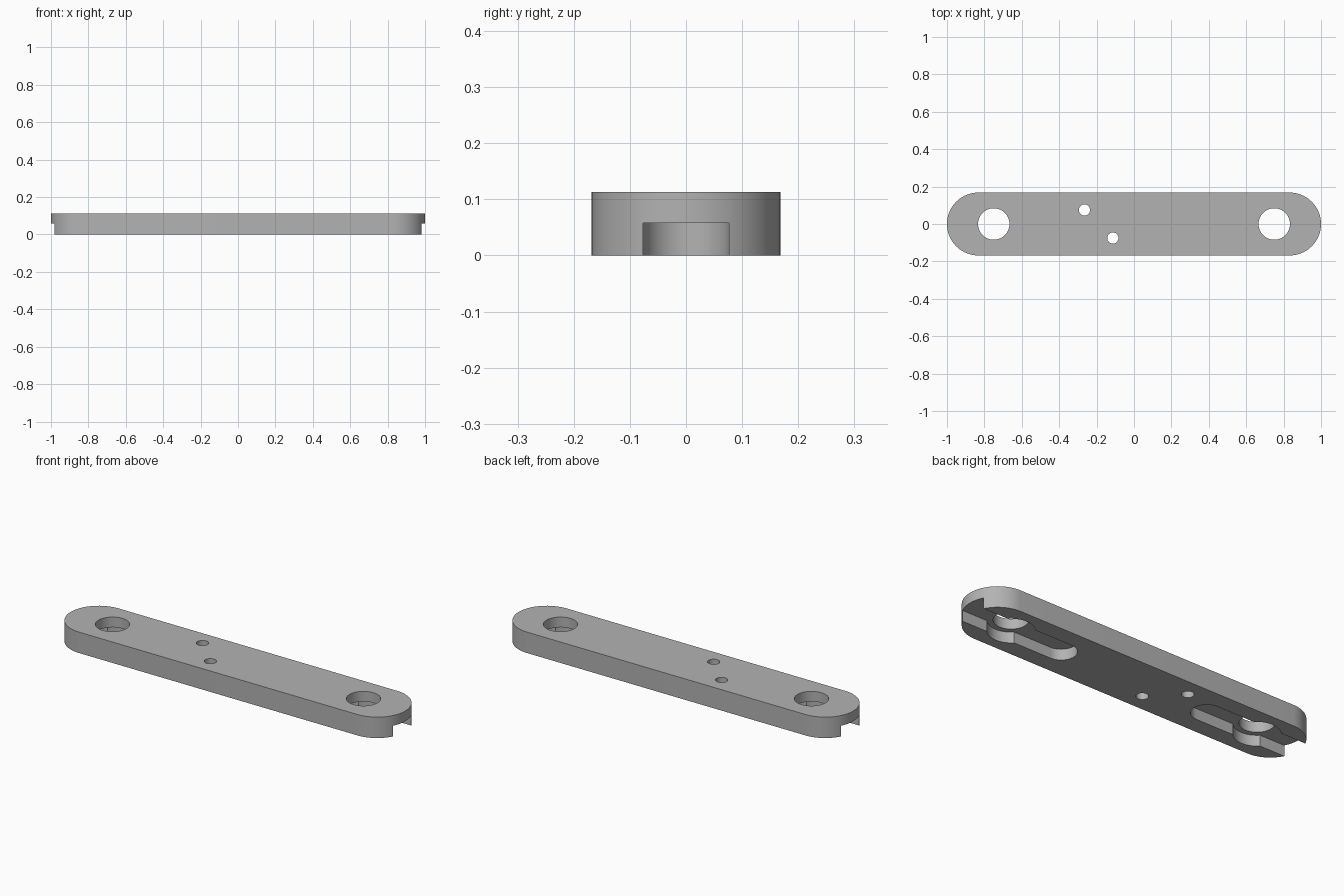
import bpy, bmesh, math

cube = bpy.data.objects.get("Cube")
if cube:
    bpy.data.objects.remove(cube, do_unlink=True)

HALF_WIDTH, HEIGHT, SLOT_TOP = 0.168, 0.113, 0.058
SLOT_RADIUS, HOLE_X = 0.077, 0.75

grey = bpy.data.materials.new("light grey")
grey.use_nodes = True
colour = (0.45, 0.45, 0.45, 1)
grey.diffuse_color = colour
grey.node_tree.nodes["Principled BSDF"].inputs["Base Color"].default_value = colour


def slab(name, x0, x1, y, radius, z0, z1, steps=32):
    """Upright round-ended slab between two arc centres; a cylinder if they match."""
    points = []
    for cx, start in ((x1, -math.pi / 2), (x0, math.pi / 2)):
        for i in range(steps + (x0 != x1)):
            a = start + math.pi * i / steps
            points.append((cx + radius * math.cos(a), y + radius * math.sin(a), z0))
    bm = bmesh.new()
    face = bm.faces.new([bm.verts.new(p) for p in points])
    top = bmesh.ops.extrude_face_region(bm, geom=[face])["geom"]
    bmesh.ops.translate(bm, vec=(0, 0, z1 - z0),
                        verts=[v for v in top if isinstance(v, bmesh.types.BMVert)])
    bmesh.ops.recalc_face_normals(bm, faces=bm.faces)
    mesh = bpy.data.meshes.new(name)
    bm.to_mesh(mesh)
    bm.free()
    mesh.materials.append(grey)
    obj = bpy.data.objects.new(name, mesh)
    bpy.context.collection.objects.link(obj)
    return obj


# Round-ended bar
end = 1 - HALF_WIDTH
bar = slab("mounting_bar", -end, end, 0, HALF_WIDTH, 0, HEIGHT)

# Underside slots open at the ends, counterbores and through holes
cutters = []
for side, s in (("left", 1), ("right", -1)):
    x0, x1 = sorted((s * 0.445, s * 1.2))
    cutters += [
        slab(side + "_slot_cutter", x0, x1, 0, SLOT_RADIUS, -0.1, SLOT_TOP),
        slab(side + "_counterbore_cutter", s * HOLE_X, s * HOLE_X, 0, 0.113, -0.1, SLOT_TOP),
        slab(side + "_hole_cutter", s * HOLE_X, s * HOLE_X, 0, 0.084, -0.2, 0.3),
    ]

# Two small offset screw holes
for name, x, y in (("back", -0.265, 0.075), ("front", -0.113, -0.075)):
    cutters.append(slab(name + "_screw_hole_cutter", x, x, y, 0.03, -0.2, 0.3, 16))

for cutter in cutters:
    mod = bar.modifiers.new(cutter.name, "BOOLEAN")
    mod.operation = "DIFFERENCE"
    mod.solver = "EXACT"
    mod.object = cutter

# Bake the cuts, then drop the cutters
bpy.context.view_layer.objects.active = bar
bpy.ops.object.select_all(action="DESELECT")
bar.select_set(True)
for mod in list(bar.modifiers):
    bpy.ops.object.modifier_apply(modifier=mod.name)
for cutter in cutters:
    bpy.data.objects.remove(cutter, do_unlink=True)
bpy.ops.object.shade_smooth_by_angle(angle=math.radians(30))
